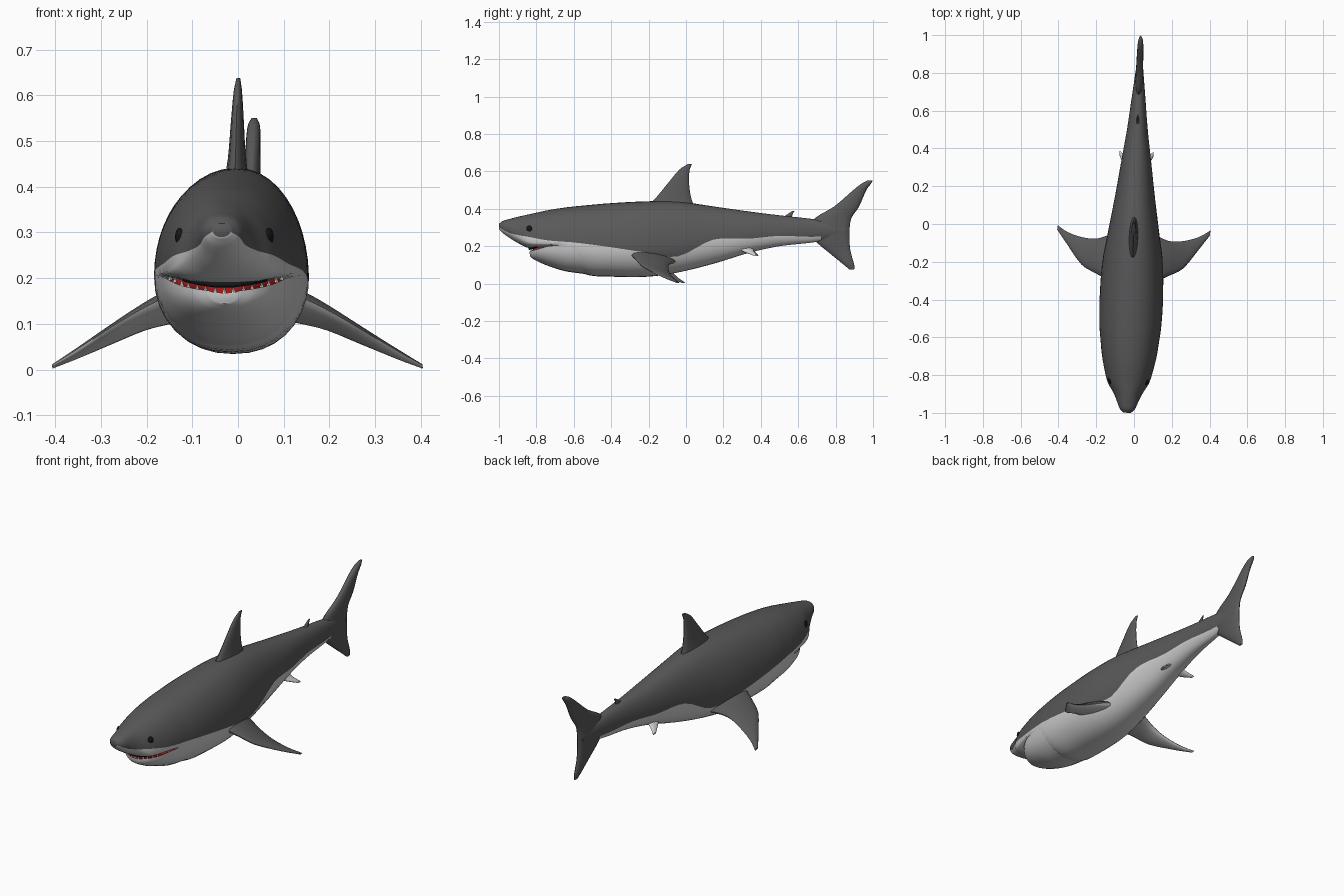
import bpy, bmesh, math
from mathutils import Vector, Matrix

cube = bpy.data.objects.get("Cube")
if cube:
    bpy.data.objects.remove(cube, do_unlink=True)

TURN = -0.036  # the whole animal is turned very slightly


def material(name, r, g, b):
    m = bpy.data.materials.new(name)
    m.use_nodes = True
    m.diffuse_color = (r, g, b, 1)
    bsdf = next(n for n in m.node_tree.nodes if n.type == 'BSDF_PRINCIPLED')
    bsdf.inputs["Base Color"].default_value = (r, g, b, 1)
    bsdf.inputs["Roughness"].default_value = 0.7
    return m


GREY = material("slate_grey", 0.1, 0.1, 0.1)
BELLY = material("pale_belly", 0.62, 0.62, 0.62)
BLACK = material("black", 0.008, 0.008, 0.008)
RED = material("mouth_red", 0.4, 0.01, 0.01)
WHITE = material("tooth_white", 0.8, 0.8, 0.78)


def smooth_rows(rows, n):
    """Resample table rows with a smooth curve keyed on the first column."""
    def slope(i):
        a, b = rows[max(i - 1, 0)], rows[min(i + 1, len(rows) - 1)]
        return [(q - p) / (b[0] - a[0]) for p, q in zip(a, b)]
    out = []
    for i in range(len(rows) - 1):
        p, q, mp, mq = rows[i], rows[i + 1], slope(i), slope(i + 1)
        h = q[0] - p[0]
        for k in range(n):
            t = k / n
            e = t * t * (3 - 2 * t)
            row = [a + (b - a) * e + h * (t * (1 - t) ** 2 * c - t * t * (1 - t) * d)
                   for a, b, c, d in zip(p, q, mp, mq)]
            row[0] = p[0] + h * t
            out.append(row)
    return out + [list(rows[-1])]


def finish(name, bm, mats, mirror=False):
    """Turn a bmesh into a smooth shaded object."""
    bmesh.ops.recalc_face_normals(bm, faces=bm.faces)
    me = bpy.data.meshes.new(name)
    bm.to_mesh(me)
    bm.free()
    for m in mats:
        me.materials.append(m)
    ob = bpy.data.objects.new(name, me)
    bpy.context.collection.objects.link(ob)
    ob.rotation_euler.z = TURN
    for o in bpy.context.selected_objects:
        o.select_set(False)
    ob.select_set(True)
    bpy.context.view_layer.objects.active = ob
    bpy.ops.object.shade_smooth_by_angle(angle=math.radians(50))
    if mirror:
        ob.modifiers.new("Mirror", 'MIRROR')
    return ob


def loft(name, rings, mats, rule=lambda i, j: 0, mirror=False):
    """Skin closed rings and cap both ends; rule picks the material."""
    bm = bmesh.new()
    loops = [[bm.verts.new(p) for p in ring] for ring in rings]
    n = len(loops[0])
    for i in range(len(loops) - 1):
        for j in range(n):
            k = (j + 1) % n
            f = bm.faces.new((loops[i][j], loops[i][k], loops[i + 1][k], loops[i + 1][j]))
            f.material_index = rule(i, j)
    bm.faces.new(loops[0])
    bm.faces.new(loops[-1])
    return finish(name, bm, mats, mirror)


# Body: columns are y, top, widest height, bottom, half width, colour line
BODY = smooth_rows([
    (-1, .32, .305, .29, .02, .302), (-.98, .335, .3, .27, .04, .29),
    (-.945, .345, .29, .245, .055, .272), (-.9, .357, .26, .217, .075, .26),
    (-.84, .37, .225, .19, .11, .25), (-.75, .39, .215, .19, .135, .233),
    (-.68, .402, .212, .185, .148, .226), (-.62, .41, .21, .12, .155, .222),
    (-.55, .417, .207, .053, .163, .215), (-.4, .43, .2, .037, .168, .195),
    (-.2, .44, .2, .037, .16, .165), (-.04, .438, .215, .06, .135, .145),
    (.15, .412, .24, .107, .105, .235), (.34, .385, .265, .165, .078, .24),
    (.5, .365, .275, .2, .055, .255), (.68, .345, .285, .22, .035, .25),
    (.85, .32, .285, .25, .016, .26)], 4)
LOW, HIGH = 8, 12


def body_ring(row):
    y, top, mid, bot, w, line = row
    s = (line - mid) / ((top - mid) if line > mid else (mid - bot))
    split = math.asin(max(-.95, min(.95, s)))
    lo, hi = -math.pi / 2, math.pi / 2
    angles = [lo + (split - lo) * k / LOW for k in range(LOW)]
    angles += [split + (hi - split) * k / HIGH for k in range(HIGH + 1)]
    side = []
    for a in angles:
        s = math.sin(a)
        side.append((w * max(math.cos(a), 0) ** .9, y,
                     mid + s * ((top - mid) if s > 0 else (mid - bot))))
    return side + [(-x, yy, z) for x, yy, z in side[-2:0:-1]]


COUNT = 2 * (LOW + HIGH)


def body_rule(i, j):
    return int(min(j, COUNT - 1 - j) < LOW and BODY[i][0] < .72)


loft("body", [body_ring(r) for r in BODY], [GREY, BELLY], body_rule)

# Lower jaw: columns are y, lip height, floor height, bottom, half width
JAW = smooth_rows([
    (-.835, .172, .168, .145, .03), (-.815, .178, .168, .13, .07),
    (-.78, .187, .168, .112, .105), (-.73, .2, .168, .092, .132),
    (-.65, .205, .17, .067, .15), (-.57, .205, .17, .055, .16),
    (-.48, .2, .17, .044, .162)], 4)
N = 28


def jaw_ring(row):
    y, lip, floor, bot, w = row
    ring = []
    for k in range(N):
        a = 2 * math.pi * k / N
        s, c = math.sin(a), math.cos(a)
        drop = (lip - floor) * s if s > 0 else (lip - bot) * -s
        ring.append((w * math.copysign(abs(c) ** .9, c), y, lip - drop))
    return ring


loft("lower_jaw", [jaw_ring(r) for r in JAW], [BELLY, RED], lambda i, j: int(j < N // 2))

# Red lining that closes the back of the open mouth
lining = []
for y, lip, floor, bot, w in JAW[2:-4]:
    lining.append([((w - .017) * math.cos(a), y + .008, .187 + .032 * math.sin(a))
                   for a in (2 * math.pi * k / N for k in range(N))])
loft("mouth_lining", lining, [RED])

# Teeth along both lips
teeth = bmesh.new()


def tooth(x, y, z, up):
    turn = Matrix.Rotation(0 if up else math.pi, 4, 'X')
    bmesh.ops.create_cone(teeth, cap_ends=True, segments=6, radius1=.005, radius2=.0005,
                          depth=.014, matrix=Matrix.Translation((x, y, z)) @ turn)


tooth(0, -.828, .174, True)
for i, (y, lip, floor, bot, w) in enumerate(JAW[:15]):
    if i % 2 == 0:
        for side in (-1, 1):
            tooth(side * (w - .01), y + .006, lip + .003, True)
            tooth(side * (w - .022), y + .004, lip + .016, False)
finish("teeth", teeth, [WHITE])

# Dark upper gum at the front of the mouth
front = [(w - .008, y - .002, lip + .014) for y, lip, f, b, w in JAW[:8]]
path = [(-x, y, z) for x, y, z in reversed(front)] + front
gum = []
for x, y, z in path:
    out = Vector((x, y + .7, 0)).normalized()
    gum.append([Vector((x, y, z)) + out * (.006 * math.cos(a)) + Vector((0, 0, .006 * math.sin(a)))
                for a in (math.pi * k / 4 for k in range(8))])
loft("upper_gum", gum, [BLACK])

# Eyes
eye = bmesh.new()
place = Matrix.Translation((.098, -.835, .29)) @ Matrix.Rotation(-.4, 4, 'Z')
bmesh.ops.create_uvsphere(eye, u_segments=16, v_segments=10, radius=.02,
                          matrix=place @ Matrix.Diagonal((.4, .85, 1, 1)))
finish("eyes", eye, [BLACK], mirror=True)


def lens(k, lead, trail, t):
    a = 2 * math.pi * k / 16
    return (lead + trail) / 2 - (trail - lead) / 2 * math.cos(a), t * math.sin(a)


def upright_fin(name, rows):
    """Rows are height, leading y, trailing y, half thickness."""
    rings = []
    for z, lead, trail, t in smooth_rows(rows, 3):
        pts = [lens(k, lead, trail, t) for k in range(16)]
        rings.append([(off, y, z) for y, off in pts])
    loft(name, rings, [GREY])


def paired_fin(name, rows, tilt, mats):
    """Rows are x, height, leading y, trailing y, half thickness."""
    rings = []
    for x, z, lead, trail, t in smooth_rows(rows, 3):
        pts = [lens(k, lead, trail, t) for k in range(16)]
        rings.append([(x, y, z + off + tilt * ((lead + trail) / 2 - y)) for y, off in pts])
    loft(name, rings, mats, lambda i, j: int(j >= 8), mirror=True)


upright_fin("dorsal_fin", [
    (.4, -.22, .05, .03), (.46, -.16, .027, .02), (.545, -.09, .016, .014),
    (.61, -.035, .02, .009), (.638, .008, .032, .004)])
upright_fin("rear_dorsal_fin", [
    (.33, .49, .575, .012), (.362, .53, .568, .007), (.388, .568, .58, .003)])
upright_fin("tail_fin", [
    (.075, .875, .9, .004), (.1, .845, .9, .01), (.165, .765, .882, .014),
    (.22, .7, .875, .018), (.285, .66, .875, .022), (.35, .69, .885, .02),
    (.41, .79, .925, .018), (.5, .895, .965, .016), (.535, .94, .99, .013),
    (.55, .97, .998, .006)])
paired_fin("pectoral_fins", [
    (.09, .15, -.32, -.04, .03), (.15, .135, -.29, -.07, .03),
    (.2, .115, -.265, -.085, .024), (.27, .078, -.225, -.08, .016),
    (.35, .035, -.12, -.055, .01), (.405, .007, -.045, -.02, .004)], .2, [GREY, BELLY])
paired_fin("pelvic_fins", [
    (.03, .2, .25, .36, .015), (.06, .175, .3, .365, .01),
    (.09, .152, .36, .385, .004)], .1, [BELLY, BELLY])
